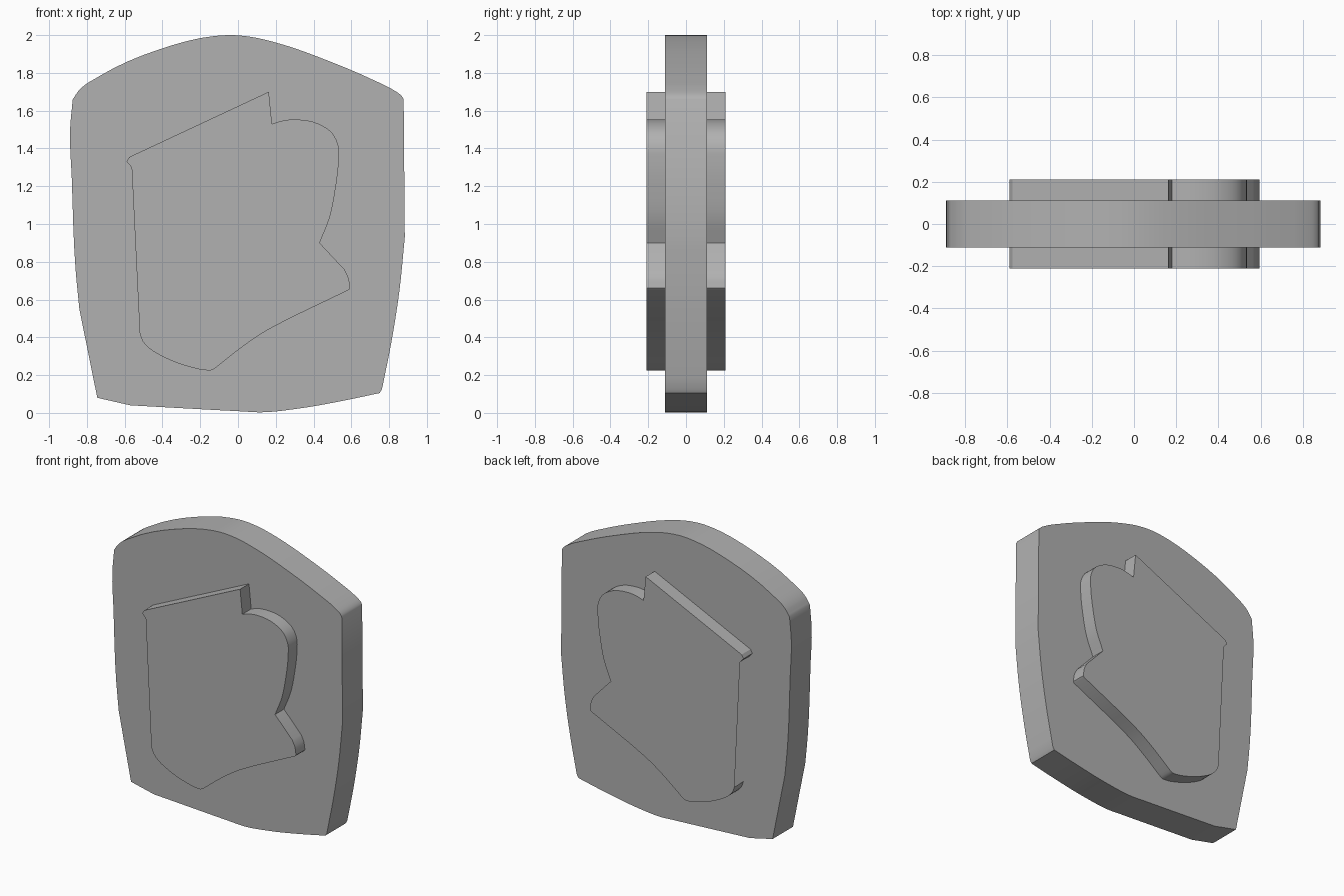
import bpy, bmesh
from mathutils import Vector

if "Cube" in bpy.data.objects:
    bpy.data.objects.remove(bpy.data.objects["Cube"])

grey = bpy.data.materials.new("dark_grey")
grey.diffuse_color = (0.44, 0.44, 0.44, 1)
grey.use_nodes = True
grey.node_tree.nodes["Principled BSDF"].inputs["Base Color"].default_value = grey.diffuse_color


def smooth_run(pts, steps=4):
    """Curve through pts (open run, sharp ends), last point left out."""
    p = [Vector(q) for q in pts]
    if len(p) == 2:
        return [p[0]]
    n = len(p)
    d = [(p[i + 1] - p[i]).length for i in range(n - 1)]
    s = [(p[i + 1] - p[i]) / d[i] for i in range(n - 1)]
    tan = [s[0]] + [(s[i - 1] * d[i] + s[i] * d[i - 1]) / (d[i] + d[i - 1])
                    for i in range(1, n - 1)] + [s[-1]]
    out = []
    for i in range(n - 1):
        k = steps if d[i] > 0.06 else 2
        for j in range(k):
            t = j / k
            out.append(p[i] * (2*t**3 - 3*t*t + 1) + p[i + 1] * (3*t*t - 2*t**3)
                       + tan[i] * d[i] * (t**3 - 2*t*t + t)
                       + tan[i + 1] * d[i] * (t**3 - t*t))
    return out


def slab(name, runs, half, open_left=False):
    """Extrude a closed outline (x, z) made of smooth runs along y."""
    outline = []
    for i, run in enumerate(runs):
        outline += smooth_run(run + [runs[(i + 1) % len(runs)][0]])
    bm = bmesh.new()
    face = bm.faces.new([bm.verts.new((q.x, -half, q.y)) for q in outline])
    ext = bmesh.ops.extrude_face_region(bm, geom=[face])
    moved = [v for v in ext["geom"] if isinstance(v, bmesh.types.BMVert)]
    bmesh.ops.translate(bm, verts=moved, vec=(0, 2 * half, 0))
    bmesh.ops.recalc_face_normals(bm, faces=bm.faces)
    if open_left:  # the long straight left wall is left open
        wall = max((f for f in bm.faces if f.normal.x < -0.95),
                   key=lambda f: f.calc_area())
        bmesh.ops.delete(bm, geom=[wall], context='FACES')
    mesh = bpy.data.meshes.new(name)
    bm.to_mesh(mesh)
    bm.free()
    mesh.materials.append(grey)
    ob = bpy.data.objects.new(name, mesh)
    bpy.context.collection.objects.link(ob)
    bpy.context.view_layer.objects.active = ob
    ob.select_set(True)
    bpy.ops.object.shade_smooth_by_angle(angle=0.5)
    ob.select_set(False)


# Rounded shield plate: top, right side, bottom, left side
slab("plate", [
    [(-0.875, 1.66), (-0.84, 1.71), (-0.73, 1.785), (-0.415, 1.925), (-0.125, 1.995),
     (-0.04, 2.0), (0.06, 1.992), (0.22, 1.955), (0.47, 1.867), (0.70, 1.77),
     (0.83, 1.705), (0.865, 1.68)],
    [(0.877, 1.66)],
    [(0.883, 0.93), (0.855, 0.65), (0.813, 0.38)],
    [(0.762, 0.125)],
    [(0.75, 0.105), (0.56, 0.065), (0.30, 0.02), (0.12, 0.003), (0.02, 0.008)],
    [(-0.57, 0.04)],
    [(-0.745, 0.08)],
    [(-0.84, 0.55), (-0.86, 0.76), (-0.88, 1.24), (-0.889, 1.5)],
], 0.112)

# Raised emblem showing on both faces
slab("emblem", [
    [(0.163, 1.70)],
    [(0.18, 1.53), (0.245, 1.549), (0.315, 1.553), (0.42, 1.533), (0.50, 1.48),
     (0.532, 1.41), (0.533, 1.34), (0.515, 1.18), (0.484, 1.03)],
    [(0.432, 0.90)],
    [(0.563, 0.76), (0.583, 0.72)],
    [(0.594, 0.66)],
    [(0.585, 0.65)],
    [(0.272, 0.50), (0.125, 0.42), (0.01, 0.34)],
    [(-0.11, 0.245), (-0.14, 0.226), (-0.17, 0.226), (-0.257, 0.244), (-0.39, 0.294),
     (-0.47, 0.342), (-0.505, 0.38)],
    [(-0.52, 0.42)],
    [(-0.563, 1.30)],
    [(-0.59, 1.33)],
    [(-0.575, 1.355)],
], 0.21, open_left=True)
